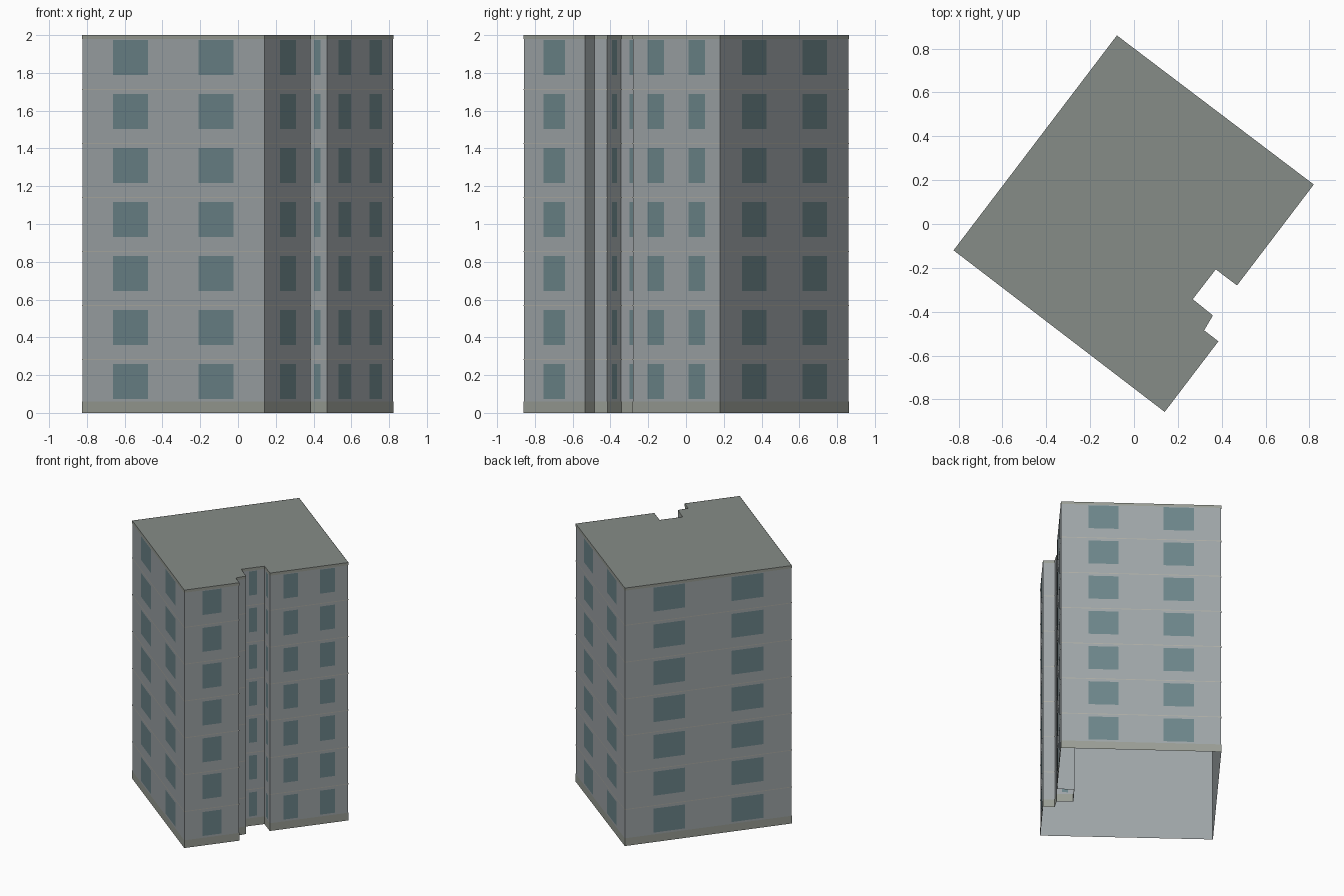
import bpy, bmesh
from mathutils import Vector

if "Cube" in bpy.data.objects:
    bpy.data.objects.remove(bpy.data.objects["Cube"])

# Footprint, counter-clockwise, with a stepped notch on the right-front side
PLAN = [Vector(p) for p in [
    (-0.823, -0.12), (0.14, -0.857), (0.385, -0.535), (0.32, -0.485), (0.36, -0.417),
    (0.268, -0.343), (0.373, -0.207), (0.47, -0.28), (0.82, 0.18), (-0.078, 0.86)]]
H, FLOORS = 2.0, 7
FH = H / FLOORS


def material(name, rgb):
    m = bpy.data.materials.new(name)
    m.diffuse_color = (*rgb, 1)
    m.use_nodes = True
    m.node_tree.nodes["Principled BSDF"].inputs["Base Color"].default_value = m.diffuse_color
    return m


def make(name, polys, mat):
    bm = bmesh.new()
    for poly in polys:
        bm.faces.new([bm.verts.new(v) for v in poly])
    bmesh.ops.remove_doubles(bm, verts=bm.verts, dist=1e-5)
    me = bpy.data.meshes.new(name)
    bm.to_mesh(me)
    bm.free()
    me.materials.append(mat)
    ob = bpy.data.objects.new(name, me)
    bpy.context.collection.objects.link(ob)
    return ob


def strip(a, b, z0, z1):
    return [(a.x, a.y, z0), (b.x, b.y, z0), (b.x, b.y, z1), (a.x, a.y, z1)]


def outward(a, b):
    d = (b - a).normalized()
    return Vector((d.y, -d.x))


def offset_plan(dist):
    # mitred outline pushed outward from the walls
    out = []
    for i, p in enumerate(PLAN):
        n0 = outward(PLAN[i - 1], p)
        n1 = outward(p, PLAN[(i + 1) % len(PLAN)])
        out.append(p + (n0 + n1) * dist / (1 + n0.dot(n1)))
    return out


def ring(plan, z0, z1):
    return [strip(a, b, z0, z1) for a, b in zip(plan, plan[1:] + plan[:1])]


wall = material("wall_grey", (0.345, 0.375, 0.39))
stone = material("stone", (0.32, 0.34, 0.30))
trim = material("trim", (0.42, 0.42, 0.38))
roofing = material("roofing", (0.24, 0.265, 0.245))
glass = material("glass", (0.15, 0.235, 0.255))

# Outer shell: walls and roof, open underneath
make("walls", ring(PLAN, 0, H), wall)
make("roof", [[(p.x, p.y, H) for p in PLAN]], roofing)

# Thin cladding bands: plinth, top fascia, and a line at each floor
skin = offset_plan(0.0015)
make("plinth", ring(skin, 0, 0.06), stone)
make("fascia", ring(skin, 1.98, H), stone)
lines = []
for f in range(1, FLOORS):
    lines += ring(skin, f * FH - 0.006, f * FH)
make("floor_lines", lines, trim)

# Window panes: two on long walls, one on short ones, none on the tiny steps
panes = []
for a, b in zip(PLAN, PLAN[1:] + PLAN[:1]):
    length = (b - a).length
    if length < 0.1:
        continue
    centres, width = ((0.265, 0.735), 0.19) if length > 0.5 else ((0.5,), 0.35)
    off = outward(a, b) * 0.002
    for c in centres:
        p = a.lerp(b, c - width / 2) + off
        q = a.lerp(b, c + width / 2) + off
        for f in range(FLOORS):
            panes.append(strip(p, q, (f + 0.26) * FH, (f + 0.91) * FH))
make("windows", panes, glass)
